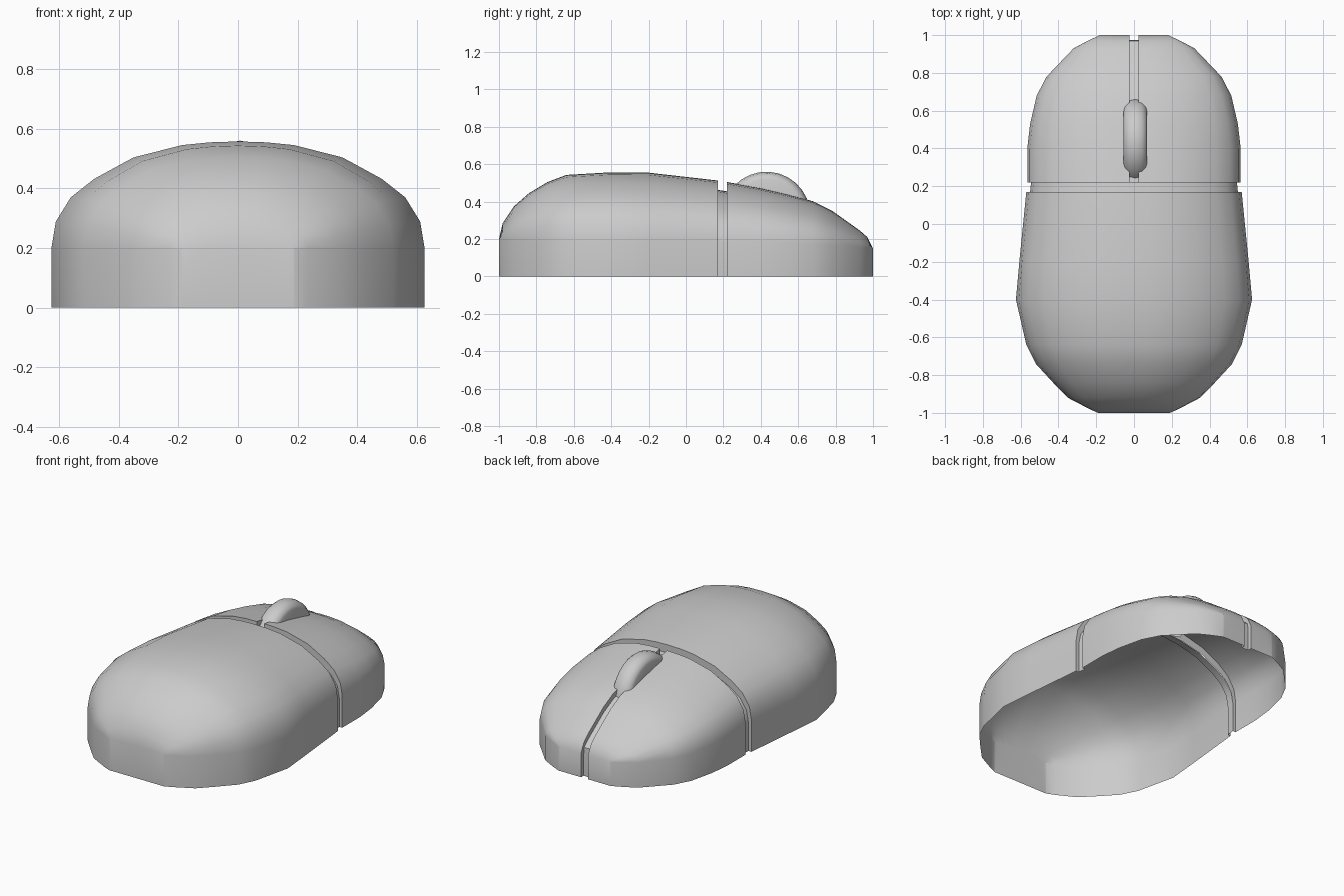
import bpy, bmesh, math
from mathutils import Vector

if "Cube" in bpy.data.objects:
    bpy.data.objects.remove(bpy.data.objects["Cube"])

GAP = 0.024                       # half width of the centre groove
# stations along y: (y, half width, spine height)
BACK = [(-1, .19, .2), (-.98, .235, .285), (-.92, .35, .375), (-.84, .428, .445),
        (-.74, .52, .505), (-.64, .57, .543), (-.4, .625, .557), (-.2, .607, .555), (.17, .57, .513)]
FRONT = [(.22, .565, .505), (.4, .565, .472), (.53, .55, .442), (.68, .515, .402),
         (.78, .463, .352), (.93, .32, .245), (.97, .245, .21), (1, .18, .15)]
# crown of the cross-section: (fraction of half width, fraction of rise)
CROWN = [(0, 1), (.15, .992), (.3, .966), (.56, .85), (.77, .65), (.896, .476), (.976, .25), (1, 0)]


def section(station, x0=0.0, inset=False):
    """Half cross-section from the centre line down to the floor."""
    y, w, top = station
    wall = min(.2, top) if y < .2 else .2 - .05 * (y - .2) / .8
    if inset:
        w, top = w - .02, top - .05
        wall -= .02
    pts = [(x0 + (w - x0) * t, y, wall + (top - wall) * c) for t, c in CROWN]
    return pts + [(w, y, 0)]


def drop(row):
    return [(x, y, 0) for x, y, z in row]


def build(name, strips, mirror=True, angle=35, outward=True):
    bm = bmesh.new()
    for rows in strips:
        grid = [[bm.verts.new(p) for p in r] for r in rows]
        for a, b in zip(grid, grid[1:]):
            for i in range(len(a) - 1):
                bm.faces.new((a[i], a[i + 1], b[i + 1], b[i]))
    bmesh.ops.remove_doubles(bm, verts=bm.verts[:], dist=1e-4)
    bmesh.ops.recalc_face_normals(bm, faces=bm.faces[:])
    if outward:
        c = Vector((0, 0, .1))
        if sum(f.normal.dot(f.calc_center_median() - c) * f.calc_area() for f in bm.faces) < 0:
            bmesh.ops.reverse_faces(bm, faces=bm.faces[:])
    me = bpy.data.meshes.new(name)
    bm.to_mesh(me)
    bm.free()
    ob = bpy.data.objects.new(name, me)
    bpy.context.collection.objects.link(ob)
    bpy.ops.object.select_all(action='DESELECT')
    ob.select_set(True)
    bpy.context.view_layer.objects.active = ob
    bpy.ops.object.shade_smooth_by_angle(angle=math.radians(angle))
    if mirror:
        m = ob.modifiers.new("mirror", 'MIRROR')
        m.merge_threshold = .001
    return ob


# Palm shell, open underneath
rows = [section(s) for s in BACK]
build("palm_shell", [[drop(rows[0])] + rows], angle=50)

# Pair of click buttons
rows = [section(s, GAP) for s in FRONT]
build("buttons", [rows + [drop(rows[-1])]], angle=50)

# Groove across the shell
cross = [section(BACK[-1]), section(BACK[-1], inset=True), section(FRONT[0], inset=True)]
lip = [section(FRONT[0], GAP, True), section(FRONT[0], GAP)]
build("cross_groove", [cross, lip], outward=False)

# Groove between the buttons, running down the nose
centre = []
for y, w, top in FRONT + [(1, .18, 0)]:
    yi, zi = min(y, .975), max(top - .035, 0)
    centre.append([(0, yi, zi), (GAP, yi, zi), (GAP, y, top)])
build("centre_groove", [centre], outward=False)

# Scroll wheel: rounded tread swept along the exposed arc
HUB = Vector((.007, .43, .325))
tread = [(-.062, .10), (-.062, .195), (-.055, .212), (-.035, .228), (0, .235),
         (.035, .228), (.055, .212), (.062, .195), (.062, .10)]
arc = []
for i in range(13):
    a = math.radians(-2 + 152 * i / 12)
    arc.append([HUB + Vector((x, r * math.cos(a), r * math.sin(a))) for x, r in tread])
build("scroll_wheel", [arc], mirror=False, angle=40)
